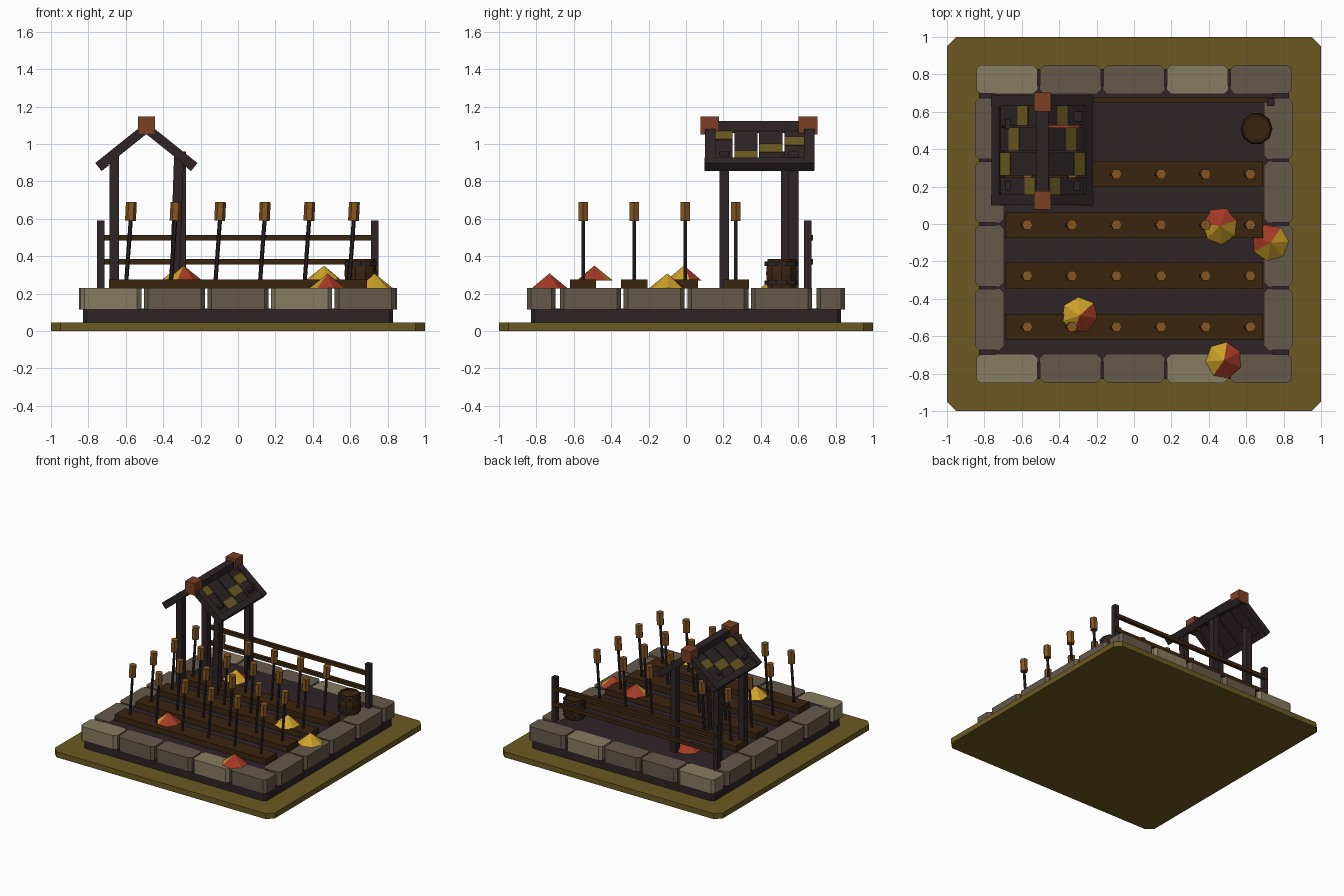
import bpy, bmesh, math
from mathutils import Vector, Matrix

if "Cube" in bpy.data.objects:
    bpy.data.objects.remove(bpy.data.objects["Cube"])

def mat(name, hexcol):
    lin = []
    for i in (0, 2, 4):
        c = int(hexcol[i:i + 2], 16) / 255
        lin.append(c / 12.92 if c <= 0.04045 else ((c + 0.055) / 1.055) ** 2.4)
    m = bpy.data.materials.new(name)
    m.diffuse_color = (*lin, 1)
    m.use_nodes = True
    m.node_tree.nodes["Principled BSDF"].inputs["Base Color"].default_value = m.diffuse_color
    return m

STRAW = mat("straw olive", "6C5A22")
LIGHT = mat("light stone", "877C62")
STONE = mat("grey stone", "65594A")
DARK = mat("dark timber", "2E2426")
PLANK = mat("brown wood", "3B2510")
AMBER = mat("amber bud", "875722")
RED = mat("leaf red", "A63A26")
YELLOW = mat("leaf yellow", "CDA228")
RUST = mat("rust cap", "7C4026")

def finish(name, bm, *mats):
    bmesh.ops.recalc_face_normals(bm, faces=bm.faces)
    me = bpy.data.meshes.new(name)
    bm.to_mesh(me)
    bm.free()
    ob = bpy.data.objects.new(name, me)
    for m in mats:
        me.materials.append(m)
    bpy.context.collection.objects.link(ob)
    return ob

def box(name, x0, x1, y0, y1, z0, z1, m, cut=0.0):
    """Box, optionally with its vertical edges chamfered."""
    bm = bmesh.new()
    bmesh.ops.create_cube(bm, size=1)
    for v in bm.verts:
        v.co = ((x0 + x1) / 2 + v.co.x * (x1 - x0), (y0 + y1) / 2 + v.co.y * (y1 - y0),
                (z0 + z1) / 2 + v.co.z * (z1 - z0))
    if cut:
        e = [e for e in bm.edges if abs(e.verts[0].co.z - e.verts[1].co.z) > 1e-4]
        bmesh.ops.bevel(bm, geom=e, offset=cut, segments=1, affect='EDGES')
    return finish(name, bm, m)

def strut(name, a, b, r, m, n=4):
    """Prism with n sides running from a to b; r is the flat half-width for n=4."""
    a, b = Vector(a), Vector(b)
    bm = bmesh.new()
    R = r * math.sqrt(2) if n == 4 else r
    bmesh.ops.create_cone(bm, segments=n, radius1=R, radius2=R, depth=(b - a).length,
                          cap_ends=True, matrix=Matrix.Rotation(math.pi / n, 4, 'Z'))
    rot = Vector((0, 0, 1)).rotation_difference((b - a).normalized()).to_matrix().to_4x4()
    bm.transform(Matrix.Translation((a + b) / 2) @ rot)
    return finish(name, bm, m)

# ground plate, footing and soil sheet
box("ground_plate", -1, 1, -1, 1, 0, 0.045, STRAW, 0.05)
box("footing", -0.83, 0.83, -0.83, 0.83, 0.045, 0.12, DARK, 0.02)
bm = bmesh.new()
bmesh.ops.create_grid(bm, x_segments=1, y_segments=1, size=0.74,
                      matrix=Matrix.Translation((0, 0, 0.228)))
finish("soil", bm, DARK)

# stone border
for s in (-1, 1):
    for i in range(5):
        c = -0.68 + i * 0.34
        y = sorted((s * 0.85, s * 0.697))
        box("border_stone", c - 0.163, c + 0.163, *y, 0.115, 0.23,
            LIGHT if i in (0, 3) else STONE, 0.022)
    for i in range(4):
        c = -0.51 + i * 0.34
        x = sorted((s * 0.85, s * 0.697))
        box("side_stone", *x, c - 0.163, c + 0.163, 0.115, 0.23, STONE, 0.022)

# planting boards with rows of staked buds
for y in (-0.55, -0.277, -0.005, 0.267):
    box("planting_board", -0.69, 0.69, y - 0.07, y + 0.07, 0.228, 0.275, PLANK)
    for i in range(6):
        x = -0.573 + i * 0.2385
        strut("stake", (x - 0.024, y, 0.27), (x, y, 0.6), 0.011, DARK, 6)
        strut("bud", (x - 0.002, y, 0.59), (x + 0.003, y, 0.69), 0.029, AMBER, 6)

# fence
for x in (-0.735, 0.73):
    box("fence_post", x - 0.02, x + 0.02, 0.632, 0.672, 0.225, 0.59, DARK)
for z in (0.37, 0.498):
    box("fence_rail", -0.74, 0.74, 0.65, 0.678, z - 0.015, z + 0.015, PLANK)

# barrel
BX, BY = 0.655, 0.51
bm = bmesh.new()
N, rings = 10, []
for r, z in ((0.078, 0.228), (0.086, 0.31), (0.078, 0.385), (0.068, 0.385), (0.068, 0.375)):
    rings.append([bm.verts.new((BX + r * math.cos(2 * math.pi * k / N),
                                BY + r * math.sin(2 * math.pi * k / N), z)) for k in range(N)])
for a, b in zip(rings, rings[1:]):
    for k in range(N):
        bm.faces.new((a[k], a[(k + 1) % N], b[(k + 1) % N], b[k]))
bm.faces.new(rings[0])
bm.faces.new(rings[-1])
finish("barrel", bm, PLANK)
bm = bmesh.new()
for z in (0.26, 0.36):
    bmesh.ops.create_cone(bm, segments=N, radius1=0.09, radius2=0.09, depth=0.022,
                          cap_ends=False, matrix=Matrix.Translation((BX, BY, z)))
finish("barrel_hoops", bm, DARK)

# leaf heaps: low cones, red on one side and yellow on the other
for x, y, z, red in ((-0.29, -0.49, 0.27, -35), (0.46, -0.01, 0.27, 110), (0.73, -0.1, 0.228, 130),
                     (0.48, -0.73, 0.228, -20), (-0.365, 0.495, 0.228, 110)):
    bm = bmesh.new()
    bmesh.ops.create_cone(bm, segments=7, radius1=0.1, radius2=0, depth=0.08, cap_ends=True,
                          matrix=Matrix.Translation((x, y, z + 0.04)) @ Matrix.Rotation(x * 9, 4, 'Z'))
    d = Vector((math.cos(math.radians(red)), math.sin(math.radians(red)), 0))
    for f in bm.faces:
        c = f.calc_center_median() - Vector((x, y, 0))
        f.material_index = 1 if c.dot(d) > 0.005 else 0
    finish("leaf_heap", bm, YELLOW, RED)

# shelter posts
RX = -0.49
strut("shelter_post", (-0.662, 0.205, 0.225), (-0.662, 0.205, 0.96), 0.026, DARK)
strut("shelter_post", (-0.662, 0.535, 0.225), (-0.662, 0.535, 0.96), 0.026, DARK)
strut("shelter_post", (-0.34, 0.205, 0.225), (-0.315, 0.205, 0.96), 0.026, DARK)
strut("shelter_post", (-0.305, 0.575, 0.225), (-0.305, 0.575, 0.96), 0.026, DARK)

# shelter roof
box("ridge_beam", RX - 0.032, RX + 0.032, 0.1, 0.7, 1.06, 1.122, DARK)
for y in (0.127, 0.652):
    box("ridge_cap", RX - 0.045, RX + 0.045, y - 0.05, y + 0.05, 1.05, 1.148, RUST)

def slope_box(name, s, d0, d1, y0, y1, h0, h1, m):
    """Box lying on a roof slope: d is distance down from the ridge, h height above it."""
    ob = box(name, d0, d1, y0, y1, h0, h1, m)
    t = math.atan2(0.2, 0.25)
    ob.data.transform(Matrix.Rotation(t, 4, 'Y'))
    if s < 0:
        ob.data.transform(Matrix.Scale(-1, 4, (1, 0, 0)))
        ob.data.flip_normals()
    ob.data.transform(Matrix.Translation((RX, 0, 1.085)))

for s in (-1, 1):
    for y in (0.13, 0.66):
        slope_box("rafter", s, 0, 0.33, y - 0.028, y + 0.028, -0.025, 0.025, DARK)
    slope_box("eave_beam", s, 0.28, 0.33, 0.1, 0.685, -0.03, 0.022, DARK)
    # roof boards with gaps between, each with a straw patch
    for y0, y1, d in ((0.155, 0.249, 0.04), (0.259, 0.381, 0.21), (0.391, 0.516, 0.15),
                      (0.526, 0.635, 0.09)):
        slope_box("roof_board", s, 0.01, 0.3, y0, y1, -0.012, 0.008, DARK)
        slope_box("straw_patch", s, d, d + 0.07, y0, y1, 0.006, 0.014, STRAW)
